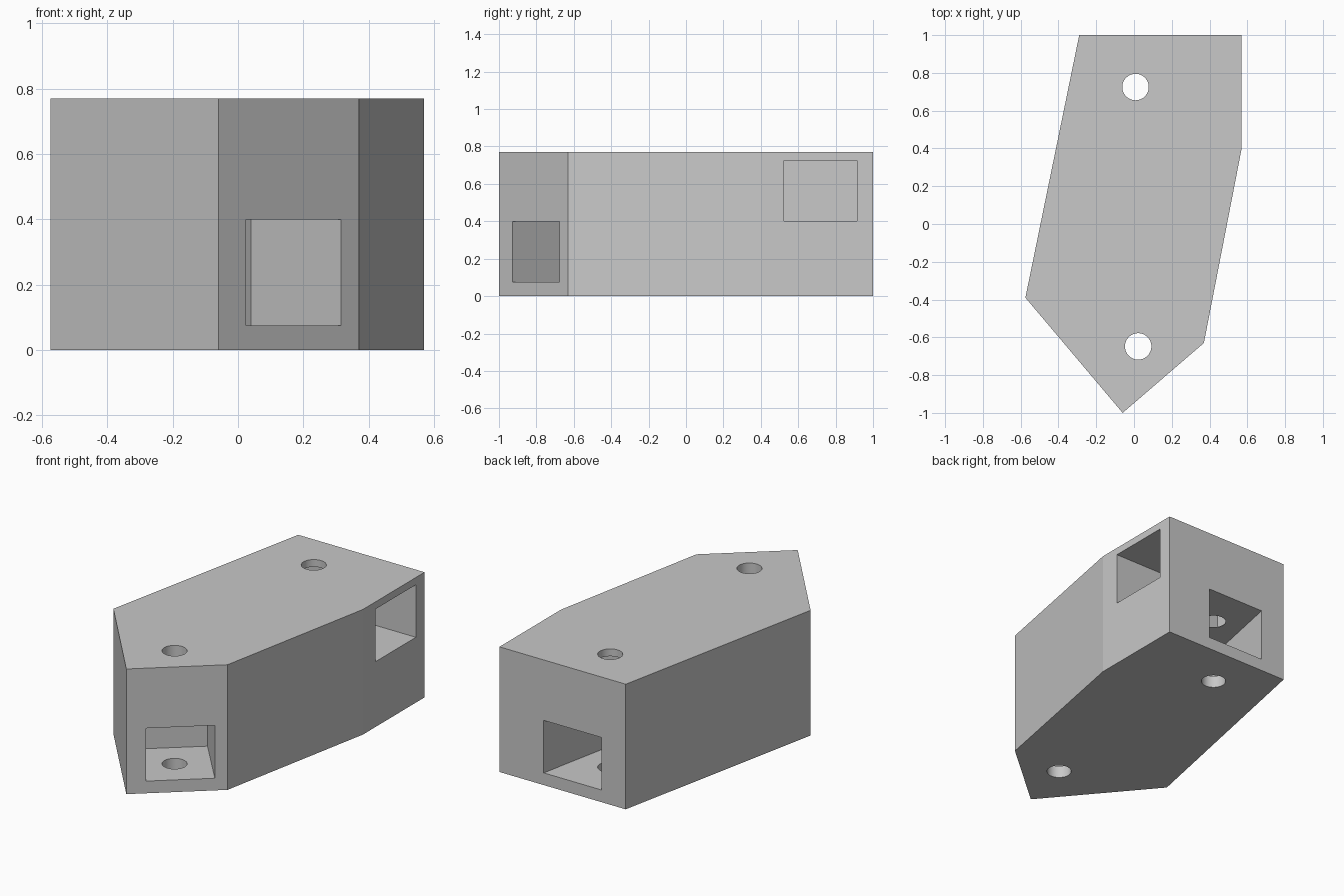
import bpy, bmesh, math
from mathutils import Matrix, Vector

cube = bpy.data.objects.get("Cube")
if cube:
    bpy.data.objects.remove(cube, do_unlink=True)

HEIGHT = 0.77
OUTLINE = [(-0.29, 1), (-0.575, -0.39), (-0.06, -1), (0.37, -0.63), (0.57, 0.40), (0.57, 1)]

grey = bpy.data.materials.new("plain_grey")
grey.use_nodes = True
grey.diffuse_color = (0.58, 0.58, 0.58, 1)
grey.node_tree.nodes["Principled BSDF"].inputs["Base Color"].default_value = grey.diffuse_color


def make_object(name, bm):
    bmesh.ops.recalc_face_normals(bm, faces=bm.faces)
    mesh = bpy.data.meshes.new(name)
    bm.to_mesh(mesh)
    bm.free()
    mesh.materials.append(grey)
    obj = bpy.data.objects.new(name, mesh)
    bpy.context.collection.objects.link(obj)
    return obj


def pocket(name, mouth, inward, depth, bottom, top, width=0.385):
    """Box cutter running from the mouth centre along the inward direction."""
    d = Vector(inward).normalized()
    over = 0.15
    centre = Vector(mouth) + d * (depth - over) / 2
    bm = bmesh.new()
    bmesh.ops.create_cube(bm, size=1)
    bmesh.ops.scale(bm, vec=(depth + over, width, top - bottom), verts=bm.verts)
    turn = Matrix.Rotation(math.atan2(d.y, d.x), 4, 'Z')
    place = Matrix.Translation((centre.x, centre.y, (bottom + top) / 2))
    bmesh.ops.transform(bm, matrix=place @ turn, verts=bm.verts)
    return make_object(name, bm)


def bolt_hole(name, x, y):
    """Vertical round cutter through the full height."""
    bm = bmesh.new()
    bmesh.ops.create_cone(bm, cap_ends=True, segments=48, radius1=0.07, radius2=0.07,
                          depth=2, matrix=Matrix.Translation((x, y, HEIGHT / 2)))
    return make_object(name, bm)


# Solid angled block
bm = bmesh.new()
base = bm.faces.new([bm.verts.new((x, y, 0)) for x, y in OUTLINE])
raised = bmesh.ops.extrude_face_region(bm, geom=[base])
bmesh.ops.translate(bm, vec=(0, 0, HEIGHT),
                    verts=[v for v in raised["geom"] if isinstance(v, bmesh.types.BMVert)])
block = make_object("joint_block", bm)

# Rail sockets and bolt holes; a thin web separates the two rear sockets
cutters = [
    pocket("front_socket_cutter", (0.17, -0.802), (-0.65, 0.76), 0.425, 0.075, 0.40),
    pocket("rear_socket_cutter", (0.072, 1), (-0.2, -0.98), 0.49, 0.075, 0.398),
    pocket("side_socket_cutter", (0.57, 0.72), (-1, 0), 0.76, 0.402, 0.725, 0.39),
    bolt_hole("front_bolt_hole_cutter", 0.022, -0.648),
    bolt_hole("rear_bolt_hole_cutter", 0.008, 0.725),
]
for cutter in cutters:
    cut = block.modifiers.new(cutter.name, 'BOOLEAN')
    cut.operation = 'DIFFERENCE'
    cut.solver = 'EXACT'
    cut.object = cutter

# Bake the cuts, then discard the cutters
bpy.context.view_layer.update()
evaluated = block.evaluated_get(bpy.context.evaluated_depsgraph_get())
baked = bpy.data.meshes.new_from_object(evaluated)
block.modifiers.clear()
block.data = baked
for cutter in cutters:
    bpy.data.objects.remove(cutter, do_unlink=True)

# Smooth the round bores while keeping every edge sharp
bpy.context.view_layer.objects.active = block
block.select_set(True)
bpy.ops.object.shade_smooth_by_angle(angle=math.radians(10))
